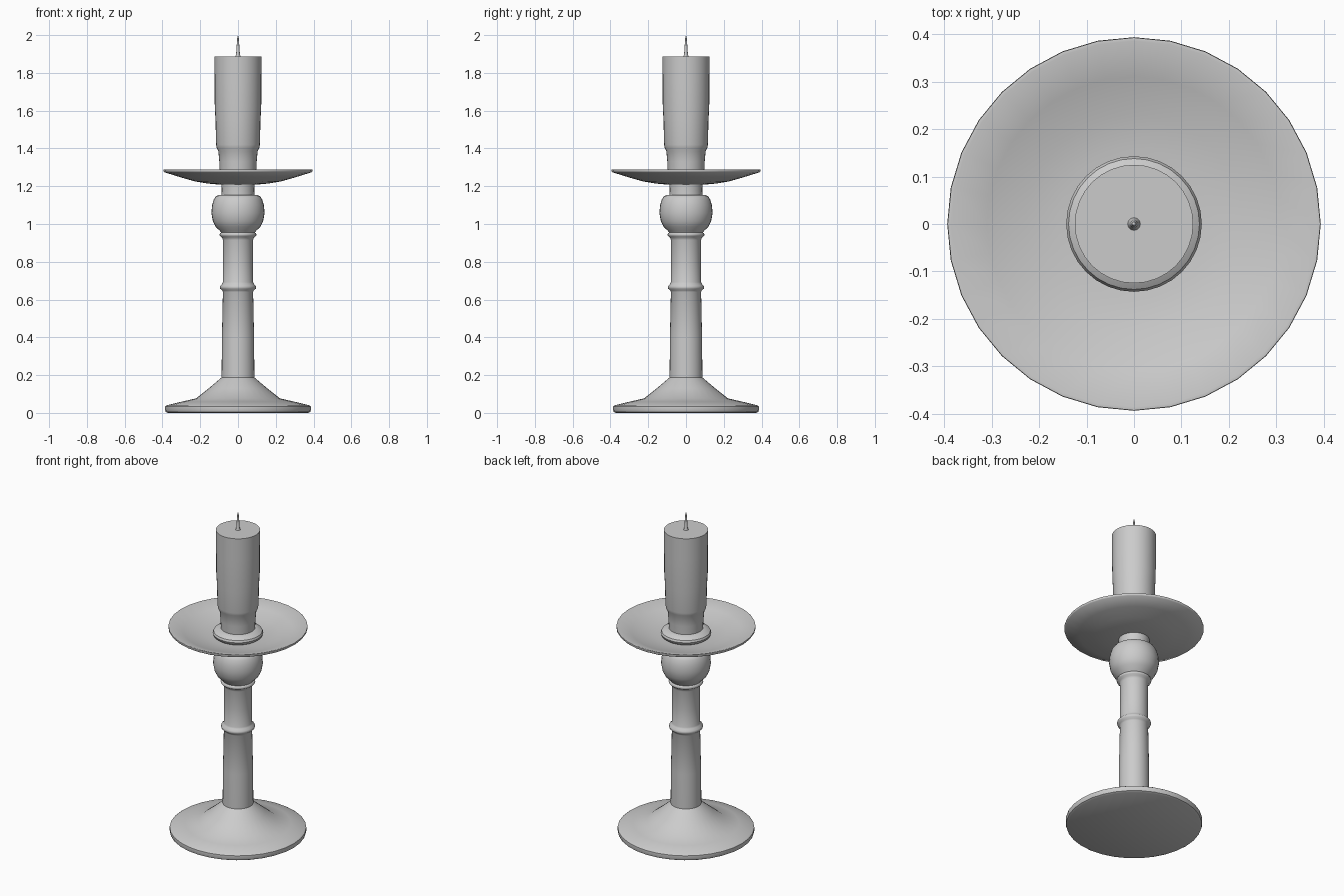
import bpy, bmesh, math

metal = bpy.data.materials.new("plain_grey")
metal.diffuse_color = (0.6, 0.6, 0.6, 1)


def lathe(name, profile, sides=32, angle=35):
    """Spin a (radius, height) profile around z; radius 0 closes on the axis."""
    bm = bmesh.new()
    rings = []
    for r, z in profile:
        if r == 0:
            rings.append([bm.verts.new((0, 0, z))])
        else:
            rings.append([bm.verts.new((r * math.cos(2 * math.pi * i / sides),
                                        r * math.sin(2 * math.pi * i / sides), z))
                          for i in range(sides)])
    for a, b in zip(rings, rings[1:]):
        for i in range(sides):
            j = (i + 1) % sides
            if len(a) == 1:
                bm.faces.new((a[0], b[j], b[i]))
            elif len(b) == 1:
                bm.faces.new((a[i], a[j], b[0]))
            else:
                bm.faces.new((a[i], a[j], b[j], b[i]))
    bmesh.ops.recalc_face_normals(bm, faces=bm.faces)
    mesh = bpy.data.meshes.new(name)
    bm.to_mesh(mesh)
    bm.free()
    mesh.materials.append(metal)
    ob = bpy.data.objects.new(name, mesh)
    bpy.context.collection.objects.link(ob)
    bpy.ops.object.select_all(action='DESELECT')
    ob.select_set(True)
    bpy.context.view_layer.objects.active = ob
    bpy.ops.object.shade_smooth_by_angle(angle=math.radians(angle))
    return ob


# Flared foot
lathe("base", [(0, 0), (0.372, 0), (0.383, 0.006), (0.387, 0.018), (0.386, 0.034),
               (0.375, 0.041), (0.30, 0.059), (0.222, 0.077), (0.155, 0.130),
               (0.092, 0.183), (0.085, 0.188), (0, 0.188)])

# Tapered stem with two ring mouldings
lathe("stem", [(0, 0.17), (0.087, 0.17), (0.085, 0.40), (0.080, 0.64), (0.084, 0.648),
               (0.094, 0.657), (0.096, 0.665), (0.094, 0.673), (0.084, 0.683),
               (0.080, 0.692), (0.079, 0.80), (0.080, 0.915), (0.084, 0.928),
               (0.095, 0.936), (0.098, 0.943), (0.094, 0.952), (0.085, 0.957),
               (0, 0.957)], angle=50)

# Rounded knob and the neck above it
lathe("knob", [(0, 0.95), (0.086, 0.95), (0.095, 0.963), (0.118, 0.985), (0.133, 1.015),
               (0.141, 1.058), (0.137, 1.100), (0.128, 1.130), (0.117, 1.147),
               (0.105, 1.153), (0, 1.153)])
lathe("neck", [(0, 1.14), (0.088, 1.14), (0.086, 1.18), (0.088, 1.225), (0, 1.225)])

# Shallow drip pan
lathe("drip_pan", [(0, 1.207), (0.09, 1.208), (0.16, 1.214), (0.23, 1.226),
                   (0.31, 1.249), (0.390, 1.274), (0.394, 1.280), (0.393, 1.288),
                   (0.386, 1.289), (0.31, 1.262), (0.23, 1.240), (0.16, 1.229),
                   (0, 1.224)], angle=50)

# Collar holding the candle
lathe("candle_collar", [(0, 1.225), (0.125, 1.225), (0.139, 1.236), (0.143, 1.248),
                        (0.138, 1.260), (0.122, 1.270), (0.102, 1.278), (0, 1.278)])

# Candle, stepping out from its narrow foot
lathe("candle", [(0, 1.26), (0.096, 1.26), (0.099, 1.33), (0.104, 1.385),
                 (0.113, 1.403), (0.116, 1.42), (0.119, 1.55), (0.123, 1.62),
                 (0.124, 1.75), (0.125, 1.888), (0, 1.888)])

# Pointed wick
lathe("wick", [(0, 1.88), (0.014, 1.886), (0.010, 1.90), (0.008, 1.93),
               (0.004, 1.985), (0, 2.0)], sides=16, angle=60)
